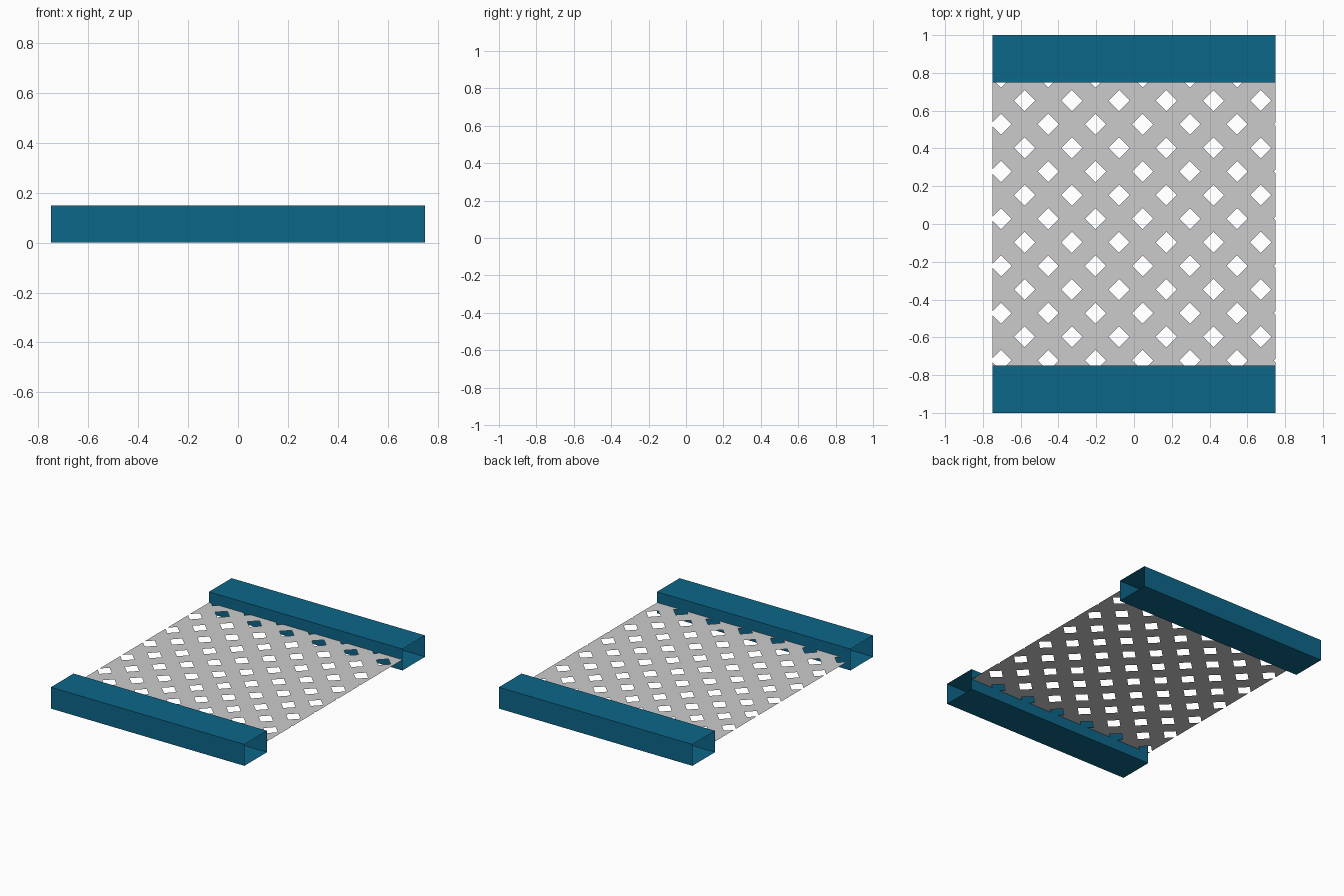
import bpy, bmesh, math
from mathutils import Vector

if "Cube" in bpy.data.objects:
    bpy.data.objects.remove(bpy.data.objects["Cube"])


def material(name, rgb):
    m = bpy.data.materials.new(name)
    m.diffuse_color = (*rgb, 1)
    m.use_nodes = True
    m.node_tree.nodes["Principled BSDF"].inputs["Base Color"].default_value = m.diffuse_color
    return m


teal = material("teal paint", (0.004, 0.135, 0.25))
grey = material("light grey mesh", (0.6, 0.6, 0.6))


def add_object(name, bm, mat):
    me = bpy.data.meshes.new(name)
    bm.to_mesh(me)
    bm.free()
    me.materials.append(mat)
    ob = bpy.data.objects.new(name, me)
    bpy.context.collection.objects.link(ob)
    return ob


# Rails: rectangular tubes running along x, open at both ends
def rail(name, y0, y1, height=0.15, half=0.75):
    bm = bmesh.new()
    profile = [(y0, 0), (y1, 0), (y1, height), (y0, height)]
    left = [bm.verts.new((-half, y, z)) for y, z in profile]
    right = [bm.verts.new((half, y, z)) for y, z in profile]
    for i in range(4):
        j = (i + 1) % 4
        bm.faces.new((left[i], left[j], right[j], right[i]))
    bmesh.ops.recalc_face_normals(bm, faces=bm.faces)
    # make sure the walls face outwards
    centre = Vector((0, (y0 + y1) / 2, height / 2))
    for f in bm.faces:
        if f.normal.dot(f.calc_center_median() - centre) < 0:
            f.normal_flip()
    add_object(name, bm, teal)


rail("front_rail", -1.0, -0.75)
rail("back_rail", 0.75, 1.0)

# Lattice sheet: flat square sliced along both diagonals, diamonds removed
HALF, Z = 0.75, 0.075
CX, CY = 0.046, 0.028          # centre of one diamond hole
PITCH, HOLE = 0.25, 0.056      # hole spacing and half diagonal

bm = bmesh.new()
bm.faces.new([bm.verts.new((x, y, Z)) for x, y in
              ((-HALF, -HALF), (HALF, -HALF), (HALF, HALF), (-HALF, HALF))])
for direction in (Vector((1, 1, 0)), Vector((1, -1, 0))):
    for k in range(-7, 8):
        for edge in (-HOLE, HOLE):
            offset = (k * PITCH + edge) / 2
            point = Vector((CX, CY, Z)) + direction * offset
            bmesh.ops.bisect_plane(bm, geom=bm.verts[:] + bm.edges[:] + bm.faces[:],
                                   plane_co=point, plane_no=direction.normalized(),
                                   dist=1e-6)


def near_line(value):
    return abs(value - round(value / PITCH) * PITCH) < HOLE


holes = []
for f in bm.faces:
    c = f.calc_center_median()
    dx, dy = c.x - CX, c.y - CY
    if near_line(dx + dy) and near_line(dx - dy):
        holes.append(f)
bmesh.ops.delete(bm, geom=holes, context='FACES')
add_object("lattice_deck", bm, grey)
